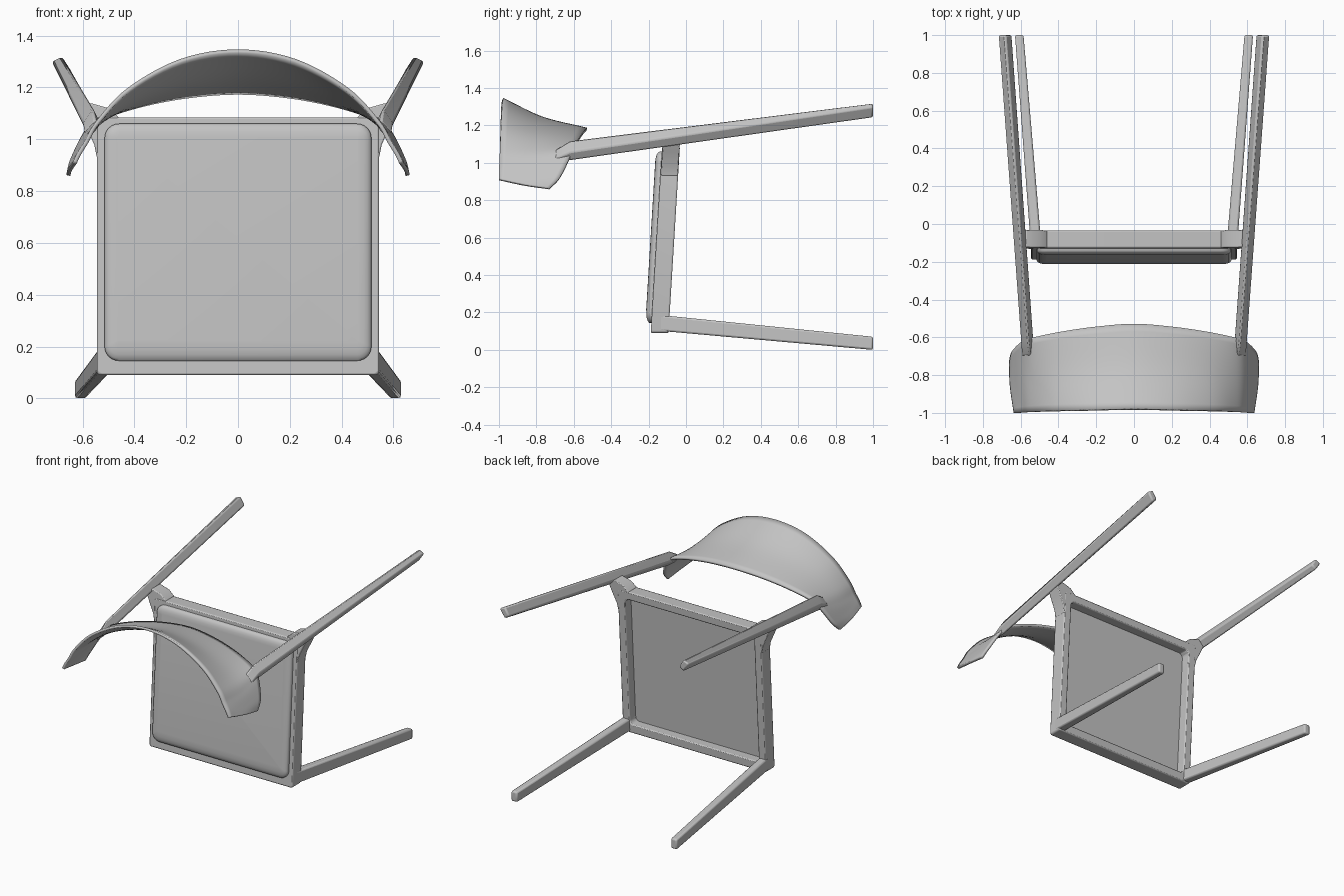
import bpy, bmesh, math
from mathutils import Vector

cube = bpy.data.objects.get("Cube")
if cube:
    bpy.data.objects.remove(cube, do_unlink=True)

GREY = (0.55, 0.55, 0.55, 1)
grey = bpy.data.materials.new("plain_grey")
grey.use_nodes = True
grey.diffuse_color = GREY
bsdf = next(n for n in grey.node_tree.nodes if n.type == 'BSDF_PRINCIPLED')
bsdf.inputs["Base Color"].default_value = GREY
bsdf.inputs["Roughness"].default_value = 0.6


def loft(name, rings, closed=True, cap=True, tube=False, mirror=False, bevel=0, angle=35):
    """Skin a list of equal point rings into one object."""
    bm = bmesh.new()
    rows = [[bm.verts.new(p) for p in ring] for ring in rings]
    pairs = list(zip(rows, rows[1:])) + ([(rows[-1], rows[0])] if tube else [])
    n = len(rows[0])
    for a, b in pairs:
        for i in range(n if closed else n - 1):
            j = (i + 1) % n
            bm.faces.new((a[i], a[j], b[j], b[i]))
    if cap:
        bm.faces.new(rows[0])
        bm.faces.new(rows[-1])
    bmesh.ops.recalc_face_normals(bm, faces=bm.faces)
    mesh = bpy.data.meshes.new(name)
    bm.to_mesh(mesh)
    bm.free()
    mesh.materials.append(grey)
    mesh.shade_smooth()
    mesh.set_sharp_from_angle(angle=math.radians(angle))
    obj = bpy.data.objects.new(name, mesh)
    bpy.context.collection.objects.link(obj)
    if bevel:
        mod = obj.modifiers.new("soft_edges", 'BEVEL')
        mod.width, mod.segments = bevel, 2
        mod.limit_method = 'ANGLE'
    if mirror:
        mod = obj.modifiers.new("other_side", 'MIRROR')
        mod.use_clip = False
    return obj


def seat_point(x, z, depth):
    """Point on the tilted seat plane, depth measured towards the legs."""
    return Vector((x, -0.194 + 0.061 * z + depth, z))


def round_rect(half, low, high, radius, depth, steps=6):
    pts = []
    corners = [(1, high), (-1, high), (-1, low), (1, low)]
    for k, (sx, z) in enumerate(corners):
        cx = sx * (half - radius)
        cz = z - radius if z == high else z + radius
        for s in range(steps + 1):
            a = (k + s / steps) * math.pi / 2
            pts.append(seat_point(cx + radius * math.cos(a), cz + radius * math.sin(a), depth))
    return pts


def catmull(pts, steps):
    pts = [Vector(p) for p in pts]
    ext = [2 * pts[0] - pts[1]] + pts + [2 * pts[-1] - pts[-2]]
    out = []
    for a, b, c, d in zip(ext, ext[1:], ext[2:], ext[3:]):
        for s in range(steps):
            t = s / steps
            out.append(0.5 * (2 * b + (c - a) * t + (2 * a - 5 * b + 4 * c - d) * t ** 2
                              + (3 * b - a - 3 * c + d) * t ** 3))
    return out + [pts[-1]]


# Seat frame: four rails as one ring
FRAME = (0.545, 0.09, 1.085)
HOLE = (0.49, 0.15, 1.03)
loft("seat_frame", [round_rect(*FRAME, 0.015, 0), round_rect(*FRAME, 0.015, 0.095),
                    round_rect(*HOLE, 0.03, 0.095), round_rect(*HOLE, 0.03, 0)],
     cap=False, tube=True, bevel=0.008)

# Seat panel closing the frame, and the padded cushion on it
loft("seat_panel", [round_rect(0.5, 0.14, 1.04, 0.03, d) for d in (0.004, 0.03)])
cushion = [(0, 0.01), (0, -0.012), (0.006, -0.02), (0.016, -0.026), (0.03, -0.03), (0.05, -0.032)]
loft("seat_cushion", [round_rect(0.515 - i, 0.145 + 1.5 * i, 1.06 - i, 0.055 - i, d)
                      for i, d in cushion], angle=50)

# Rear legs, running on into the backrest
rear = [(-0.70, [(0.55, 1.07), (0.595, 1.025), (0.58, 1.0), (0.535, 1.05)]),
        (-0.62, [(0.56, 1.12), (0.60, 1.06), (0.575, 1.01), (0.53, 1.06)]),
        (1.0, [(0.68, 1.32), (0.72, 1.30), (0.68, 1.24), (0.645, 1.265)])]
loft("rear_legs", [[(x, y, z) for x, z in sec] for y, sec in rear], mirror=True, bevel=0.01)

# Front legs
front = [(-0.175, 0.485, 0.542, 0.105, 0.19),
         (1.0, 0.585, 0.63, 0.0, 0.07)]
loft("front_legs", [[(a, y, lo), (b, y, lo), (b, y, hi), (a, y, hi)]
                    for y, a, b, lo, hi in front], mirror=True, bevel=0.01)

# Flared joints between the seat frame and the rear legs
flare = [(0.545, 0.93), (0.555, 0.98), (0.59, 1.055), (0.61, 1.10), (0.57, 1.14),
         (0.50, 1.12), (0.46, 1.085), (0.47, 1.03), (0.49, 1.01), (0.49, 0.93)]
loft("rear_joints", [[seat_point(x, z, d) for x, z in flare] for d in (0.002, 0.094)],
     mirror=True, bevel=0.005)

# Backrest: curved sheet from upper edge through the middle to the lower edge
half = [[(0, -0.98, 1.34), (0, -0.77, 1.24), (0, -0.53, 1.18)],
        [(0.22, -0.985, 1.303), (0.21, -0.78, 1.215), (0.20, -0.545, 1.165)],
        [(0.42, -0.99, 1.193), (0.40, -0.79, 1.15), (0.38, -0.57, 1.13)],
        [(0.54, -0.995, 1.067), (0.54, -0.80, 1.06), (0.53, -0.60, 1.08)],
        [(0.585, -0.998, 0.99), (0.595, -0.81, 0.99), (0.585, -0.62, 1.03)],
        [(0.613, -1, 0.945), (0.632, -0.83, 0.92), (0.64, -0.675, 0.92)],
        [(0.63, -1, 0.91), (0.65, -0.86, 0.88), (0.655, -0.73, 0.86)]]
other = [[(-x, y, z) for x, y, z in st] for st in half[:0:-1]]
rails = [catmull(line, 6) for line in zip(*(other + half))]
sheet = [catmull(col, 6) for col in zip(*rails)]
back = loft("backrest", sheet, closed=False, cap=False, angle=60)
shell = back.modifiers.new("thickness", 'SOLIDIFY')
shell.thickness, shell.offset = 0.016, 0
